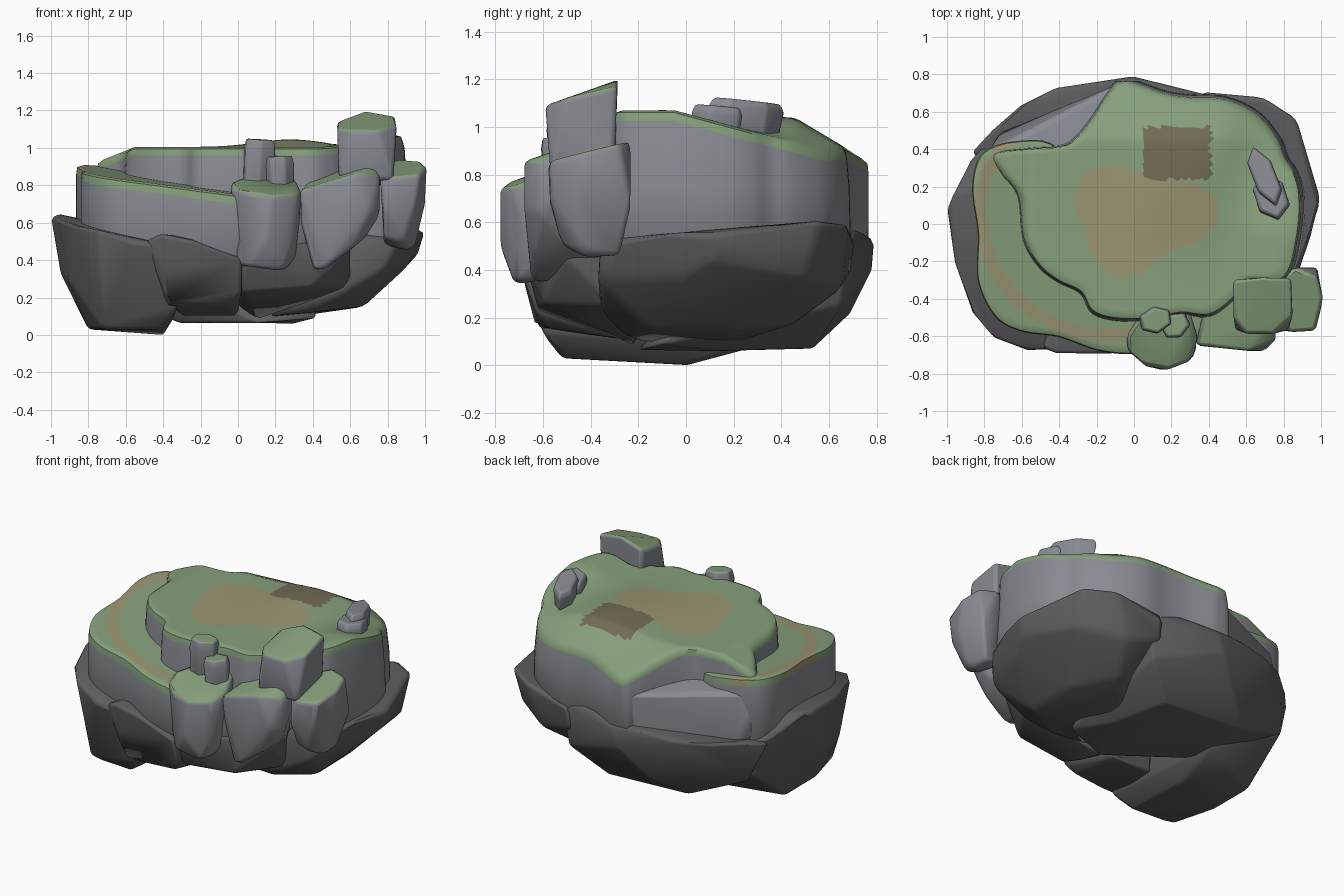
import bpy, bmesh, math
from mathutils import Vector, Matrix

def material(name, col):
    m = bpy.data.materials.new(name)
    m.diffuse_color = (*col, 1)
    return m

ROCK = material("rock_grey", (.25, .26, .29))
DARK = material("dark_rock", (.11, .11, .12))
GRASS = material("grass", (.24, .35, .20))
EARTH = material("bare_earth", (.32, .30, .17))
SHADE = material("dark_earth", (.17, .15, .09))
MATS = [ROCK, GRASS, EARTH, SHADE]

def finish(name, bm, mats, angle=38, bevel=0):
    bmesh.ops.recalc_face_normals(bm, faces=bm.faces)
    me = bpy.data.meshes.new(name)
    bm.to_mesh(me)
    bm.free()
    ob = bpy.data.objects.new(name, me)
    bpy.context.collection.objects.link(ob)
    for m in mats:
        me.materials.append(m)
    for p in me.polygons:
        p.use_smooth = True
    me.set_sharp_from_angle(angle=math.radians(angle))
    if bevel:
        b = ob.modifiers.new("soft_edges", 'BEVEL')
        b.width, b.segments = bevel, 2
        b.limit_method, b.angle_limit = 'ANGLE', math.radians(18)
    return ob

# Convex stone wrapped around a few corner points
def stone(name, pts, bevel=.02, mats=(ROCK,), grassy=False):
    bm = bmesh.new()
    for p in pts:
        bm.verts.new(p)
    r = bmesh.ops.convex_hull(bm, input=bm.verts)
    junk = {g for g in r["geom_interior"] + r["geom_unused"] if isinstance(g, bmesh.types.BMVert)}
    bmesh.ops.delete(bm, geom=list(junk), context='VERTS')
    bmesh.ops.dissolve_limit(bm, angle_limit=math.radians(9), verts=bm.verts, edges=bm.edges)
    bmesh.ops.recalc_face_normals(bm, faces=bm.faces)
    if grassy:
        for f in bm.faces:
            f.normal_update()
            f.material_index = int(f.normal.z > .7)
    return finish(name, bm, mats, 55, bevel)

# Small tapered block
def block(name, loc, size, rot, mats=(ROCK,)):
    rm = Matrix.Translation(loc) @ Matrix.Rotation(rot[2], 4, 'Z') \
        @ Matrix.Rotation(rot[1], 4, 'Y') @ Matrix.Rotation(rot[0], 4, 'X')
    pts = []
    for i in range(6):
        a = i * math.tau / 6 + .4
        for z, s in ((-.5, .9), (.3, 1), (.5, .88)):
            pts.append(rm @ Vector((math.cos(a) * s * size[0] / 2, math.sin(a) * s * size[1] / 2, z * size[2])))
    return stone(name, pts, .01, mats, len(mats) > 1)

def smooth_outline(pts, n=5):
    out = []
    for i in range(len(pts)):
        p0, p1, p2, p3 = (Vector(pts[(i + k) % len(pts)]) for k in (-1, 0, 1, 2))
        for j in range(n):
            t = j / n
            out.append(.5 * (2 * p1 + (p2 - p0) * t + (2 * p0 - 5 * p1 + 4 * p2 - p3) * t * t
                             + (3 * p1 - p0 - 3 * p2 + p3) * t ** 3))
    return out

# Terrace: outlined wall (negative z = below the rim) with a gently sloping grass top
def terrace(name, outline, centre, height, wall, paint):
    c = Vector(centre)
    ring2d = smooth_outline(outline)
    n = len(ring2d)
    bm = bmesh.new()
    rings = []
    for s, z in wall + [(1 - k / 26, None) for k in range(1, 26)]:
        ring = []
        for p in ring2d:
            q = c + (p - c) * s
            q.y = min(q.y, .765)
            h = height(*q) if z is None else z if z > 0 else height(*p) + z
            ring.append(bm.verts.new((q.x, q.y, h)))
        rings.append(ring)
    for k in range(len(rings) - 1):
        for i in range(n):
            j = (i + 1) % n
            f = bm.faces.new((rings[k][i], rings[k][j], rings[k + 1][j], rings[k + 1][i]))
            m = f.calc_center_median()
            f.material_index = paint(m.x, m.y) if k >= len(wall) - 2 else 0
    f = bm.faces.new(rings[-1])
    f.material_index = paint(*c)
    bm.faces.new(rings[0])
    return finish(name, bm, MATS, 50)

# Upper plateau
def plateau_h(x, y):
    w = min(1, max(0, (x - .45) / .35))
    w = w * w * (3 - 2 * w)
    z = 1.005 + .04 * math.exp(-((x - .28) / .25) ** 2 - ((y - .3) / .35) ** 2)
    z += w * (.065 - .27 * max(0, y + .05))
    return z - (1 - .5 * w) * .5 * max(0, y - .46) - .4 * max(0, -x - .55)

def plateau_paint(x, y):
    if abs(x - .23) < .18 and .24 < y < .52:
        return 3
    a = math.atan2(y - .02, x - .02)
    return 2 if math.hypot((x - .02) / .37, (y - .03) / .27) < 1 + .18 * math.sin(3 * a + 1) else 1

terrace("upper_plateau",
        [(-.61, .15), (-.58, -.08), (-.5, -.22), (-.4, -.3), (-.28, -.36), (-.22, -.46), (-.1, -.5),
         (.1, -.5), (.25, -.47), (.4, -.48), (.52, -.4), (.6, -.3), (.8, -.28), (.87, -.05), (.88, .15),
         (.85, .27), (.8, .35), (.76, .45), (.65, .58), (.48, .66), (.3, .67), (.17, .69), (.05, .73),
         (-.06, .76), (-.14, .68), (-.25, .52), (-.36, .42), (-.55, .4), (-.74, .37), (-.7, .27)],
        (.08, .1), plateau_h, [(.9, .4), (1.04, .52), (1.03, .75), (1.012, -.045), (1.0, -.01)], plateau_paint)

# Lower crescent ledge wrapping the front left
terrace("lower_ledge",
        [(-.86, .2), (-.83, -.05), (-.83, -.3), (-.74, -.49), (-.6, -.57), (-.4, -.6), (-.2, -.67),
         (0, -.69), (.2, -.65), (.4, -.55), (.3, -.3), (-.1, .1), (-.4, .4), (-.6, .44), (-.8, .38)],
        (-.33, -.12), lambda x, y: .755 - .12 * x + .06 * (y + .6),
        [(.85, .32), (1.01, .5), (1.01, -.05), (1.0, -.01)],
        lambda x, y: 2 if .74 < math.hypot((x + .1) / .93, (y - .05) / .83) < .82 else 1)

# Flared buttress on the back left wall
stone("back_left_buttress", [
    (-.8, .34, .82), (-.7, .43, .8), (-.38, .46, .78), (-.22, .58, .77), (-.08, .75, .75),
    (-.72, .49, .5), (-.6, .5, .5), (-.42, .54, .5), (-.2, .68, .5), (-.05, .76, .5), (-.82, .3, .5),
    (-.2, .2, .85), (-.2, .2, .5)], .03)

# Large dark boulders of the underside
D = (DARK,)
stone("left_boulder", [
    (-1, .08, .62), (-.97, .15, .65), (-.96, -.2, .62), (-.86, -.48, .58), (-.75, -.61, .56),
    (-.57, -.68, .5), (-.38, -.67, .48), (-.88, .33, .55), (-.95, 0, .33), (-.91, -.3, .3),
    (-.8, .1, .03), (-.8, -.2, .03), (-.72, -.5, .03), (-.42, -.52, .03), (-.4, 0, 0),
    (-.33, -.6, .13), (-.79, .42, .27), (-.78, .45, .48), (-.35, .3, .08), (-.3, -.2, .5),
    (-.5, .3, .55)], .03, D)
stone("back_boulder", [
    (-.87, .38, .5), (-.76, .5, .52), (-.6, .64, .52), (-.42, .73, .52), (-.2, .75, .55), (0, .79, .52),
    (.25, .71, .57), (.44, .68, .52), (-.05, .78, .4), (-.77, .45, .25), (.4, .65, .25), (-.4, .54, .1),
    (.2, .53, .07), (.3, .15, .06), (-.3, .1, .06), (.1, -.2, .065), (.42, -.1, .09),
    (-.5, .2, .5), (.2, .2, .5), (-.5, .65, .35), (.2, .68, .25), (-.2, .69, .22)], .03, D)
stone("right_boulder", [
    (.36, .71, .53), (.7, .68, .6), (.87, .57, .61), (.93, .35, .58), (1, .13, .55), (.95, -.1, .55),
    (.87, -.3, .53), (.65, -.36, .53), (.97, .1, .44), (.91, 0, .37), (.85, .5, .37), (.6, .65, .32),
    (.36, .69, .38), (.8, -.37, .36), (.67, .2, .15), (.67, -.15, .15), (.5, .45, .17), (.25, .2, .09),
    (.55, -.36, .22), (.42, -.25, .12), (.15, -.2, .1)], .03, D)
stone("front_low_left_boulder", [
    (-.5, -.66, .5), (-.42, -.69, .54), (-.27, -.7, .51), (.02, -.69, .4), (.02, -.63, .22),
    (-.05, -.59, .16), (-.38, -.63, .16), (-.4, -.68, .35), (-.3, -.2, .1), (0, -.2, .1),
    (0, -.3, .5), (-.4, -.3, .5)], .02, D)
stone("front_low_middle_boulder", [
    (.02, -.62, .23), (.4, -.6, .26), (.47, -.56, .36), (.45, -.6, .5), (.02, -.68, .45), (0, -.3, .15),
    (.6, -.3, .25), (.6, -.3, .55), (0, -.3, .5), (.6, -.5, .45), (.1, -.2, .08)], .02, D)

# Pale stones stacked along the front right
G = (ROCK, GRASS)
stone("front_stone", [
    (-.04, -.6, .82), (-.03, -.68, .78), (.06, -.76, .76), (.18, -.78, .74), (.31, -.73, .75),
    (.34, -.6, .77), (.3, -.47, .85), (.05, -.46, .85), (.33, -.68, .6), (-.04, -.66, .6),
    (0, -.66, .37), (.05, -.72, .37), (.25, -.72, .34), (.31, -.62, .42), (.15, -.78, .5),
    (.05, -.45, .37), (.28, -.45, .4)], .02, G, True)
stone("leaning_stone", [
    (.33, -.65, .77), (.4, -.5, .83), (.72, -.5, .92), (.62, -.68, .86), (.76, -.62, .85),
    (.73, -.35, .93), (.4, -.35, .85), (.76, -.6, .64), (.33, -.62, .6), (.7, -.68, .66),
    (.4, -.62, .35), (.46, -.65, .35), (.62, -.64, .47), (.69, -.52, .53), (.45, -.4, .37),
    (.6, -.35, .45)], .02, G, True)
stone("right_stone", [
    (.76, -.53, .85), (.84, -.58, .84), (.97, -.57, .86), (1.01, -.4, .9), (.98, -.28, .93),
    (.86, -.23, .94), (.77, -.3, .92), (1, -.45, .7), (.98, -.23, .68), (.78, -.57, .68), (.95, -.57, .7),
    (.78, -.5, .52), (.88, -.52, .5), (.9, -.42, .45), (.95, -.42, .48), (.92, -.28, .46),
    (.78, -.28, .48)], .02, G, True)
stone("tall_stone", [
    (.53, -.5, 1.1), (.6, -.59, 1.09), (.75, -.59, 1.09), (.85, -.5, 1.12), (.84, -.29, 1.17),
    (.68, -.28, 1.2), (.53, -.3, 1.14), (.54, -.57, .83), (.83, -.57, .83), (.83, -.3, .8),
    (.54, -.3, .8)], .02, G, True)

# Small stones
block("pebble_tall", (.11, -.51, .91), (.19, .15, .27), (.05, .05, .3), G)
block("pebble_short", (.225, -.54, .85), (.17, .14, .21), (0, -.05, .6), G)
block("edge_shard_long", (.7, .25, 1.035), (.14, .35, .15), (-.1, 0, .42))
block("edge_shard_short", (.735, .14, 1.01), (.19, .26, .15), (-.1, 0, .4))
